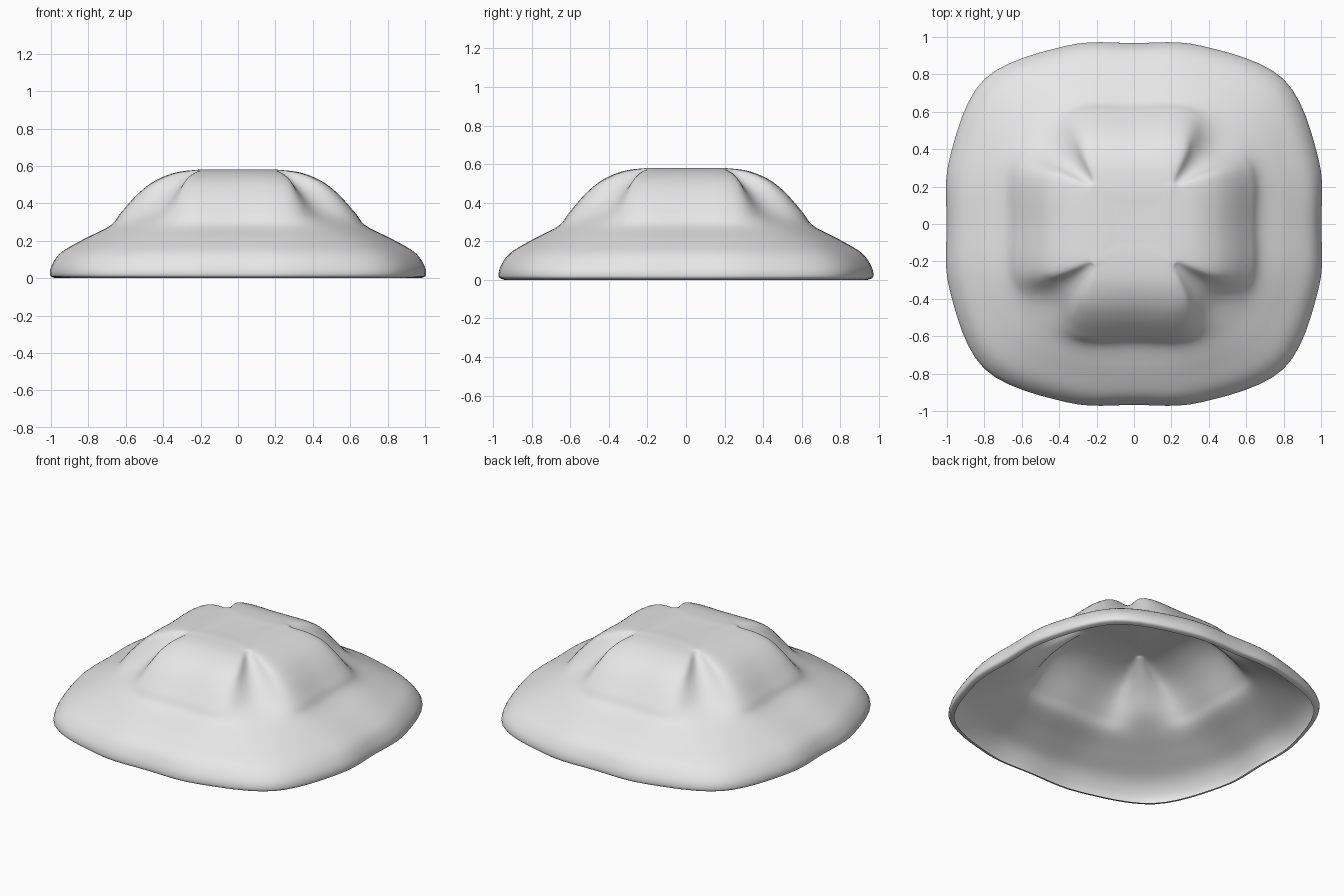
import bpy
import bmesh
from mathutils import Vector

cube = bpy.data.objects.get("Cube")
if cube:
    bpy.data.objects.remove(cube, do_unlink=True)

DEPTH_RATIO = 0.966
STEPS = 6

# Each level: height, side reach, shoulder reach, shoulder offset, corner reach
LEVELS = [
    (0.0, 0.97, 0.955, 0.35, 0.775),
    (0.015, 1.0, 0.985, 0.36, 0.80),
    (0.07, 0.99, 0.975, 0.36, 0.79),
    (0.14, 0.94, 0.92, 0.34, 0.74),
    (0.21, 0.82, 0.80, 0.32, 0.64),
    (0.28, 0.68, 0.67, 0.31, 0.53),
    (0.35, 0.62, 0.61, 0.30, 0.44),
    (0.45, 0.53, 0.52, 0.28, 0.355),
    (0.52, 0.44, 0.43, 0.26, 0.285),
    (0.565, 0.33, 0.32, 0.21, 0.23),
    (0.58, 0.20, 0.20, 0.12, 0.205),
    (0.58, 0.10, 0.10, 0.05, 0.10),
]


def spline(p0, p1, p2, p3, t):
    """Smooth curve that passes through p1 and p2."""
    return 0.5 * (2 * p1 + (p2 - p0) * t
                  + (2 * p0 - 5 * p1 + 4 * p2 - p3) * t ** 2
                  + (3 * p1 - p0 - 3 * p2 + p3) * t ** 3)


def ring(z, side, shoulder, offset, corner):
    """Closed outline with four equal quarters."""
    quarter = [(side, 0), (shoulder, offset), (corner, corner), (offset, shoulder)]
    points = []
    for _ in range(4):
        points += [Vector((x, y * DEPTH_RATIO, z)) for x, y in quarter]
        quarter = [(-y, x) for x, y in quarter]
    n = len(points)
    return [spline(points[i - 1], points[i], points[(i + 1) % n],
                   points[(i + 2) % n], s / STEPS)
            for i in range(n) for s in range(STEPS)]


# Loft smoothly between the levels
outlines = [ring(*level) for level in LEVELS]
last = len(outlines) - 1
rows = []
for i in range(last):
    four = [outlines[min(max(k, 0), last)] for k in range(i - 1, i + 3)]
    for s in range(STEPS):
        rows.append([spline(*p, s / STEPS) for p in zip(*four)])
rows.append(outlines[last])

# Thin open shell, closed by the flat crown
bm = bmesh.new()
grid = [[bm.verts.new(p) for p in row] for row in rows]
count = len(grid[0])
for low, high in zip(grid, grid[1:]):
    for j in range(count):
        k = (j + 1) % count
        bm.faces.new((low[j], low[k], high[k], high[j]))
bm.faces.new(grid[-1])
mesh = bpy.data.meshes.new("domed_shell")
bm.to_mesh(mesh)
bm.free()
shell = bpy.data.objects.new("domed_shell", mesh)
bpy.context.collection.objects.link(shell)

# Colour
GREY = (0.8, 0.8, 0.8, 1)
mat = bpy.data.materials.new("light_grey")
mat.use_nodes = True
mat.diffuse_color = GREY
for node in mat.node_tree.nodes:
    if node.type == "BSDF_PRINCIPLED":
        node.inputs["Base Color"].default_value = GREY
mesh.materials.append(mat)

# Smooth shading
bpy.ops.object.select_all(action="DESELECT")
shell.select_set(True)
bpy.context.view_layer.objects.active = shell
bpy.ops.object.shade_smooth_by_angle(angle=0.9)
